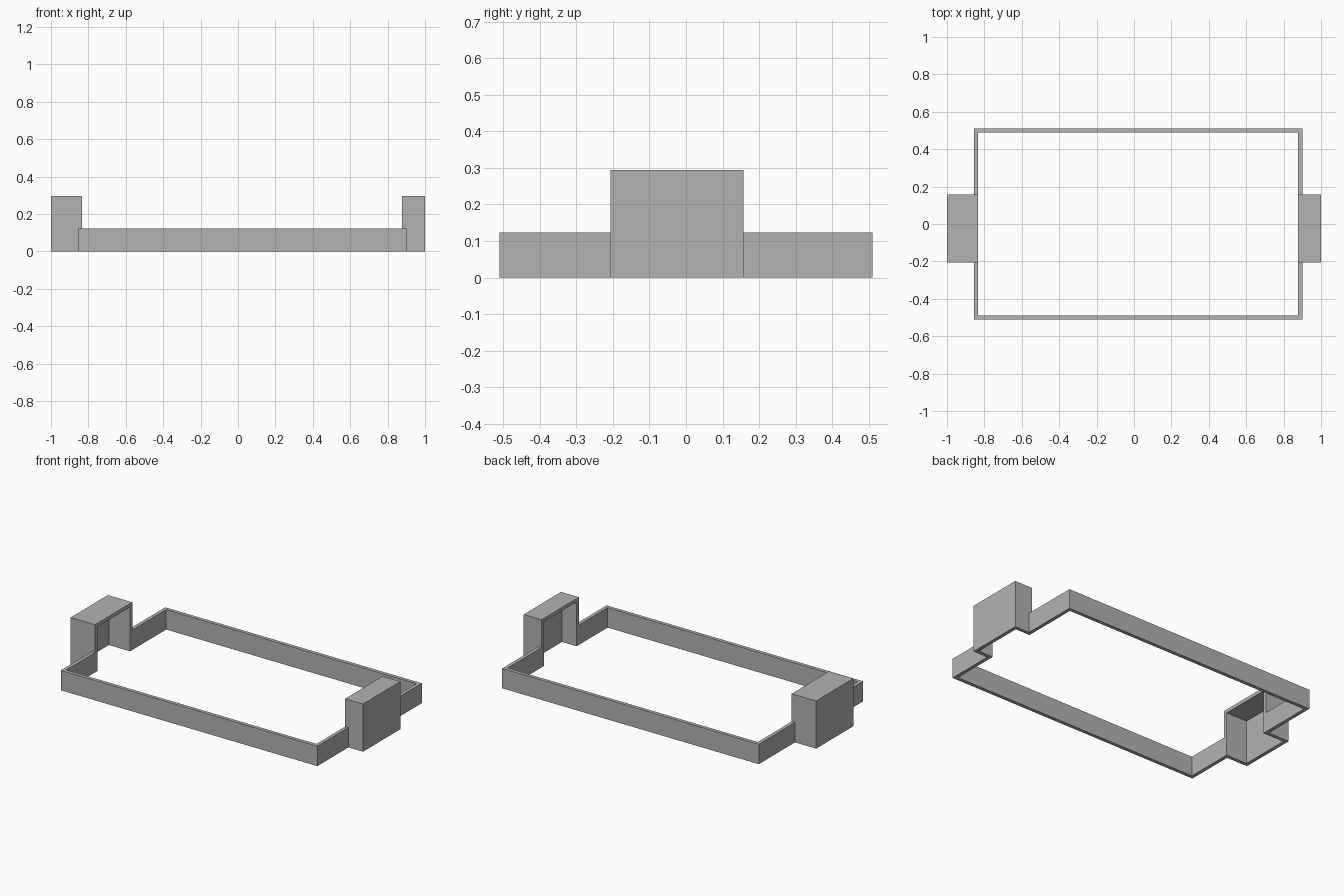
import bpy

cube = bpy.data.objects.get("Cube")
if cube:
    bpy.data.objects.remove(cube, do_unlink=True)

WALL = 0.022                      # sheet thickness
RAIL_H, HOOD_H = 0.123, 0.295
LEFT, RIGHT, DEPTH = 0.90, -0.855, 0.51
HOOD_FRONT, HOOD_BACK = -0.207, 0.157

grey = bpy.data.materials.new("plain grey")
grey.use_nodes = True
colour = (0.45, 0.45, 0.45, 1)
grey.diffuse_color = colour
grey.node_tree.nodes["Principled BSDF"].inputs["Base Color"].default_value = colour


def shell(name, path, height, lid=False):
    """Raise a counter-clockwise four-point path into walls of even thickness."""
    n = len(path)
    verts = [(x, y, z) for z in (0, height) for x, y in path]
    faces = [(i, i + 1, n + i + 1, n + i) for i in range(n - 1)]
    if lid:
        faces.append(tuple(range(n, 2 * n)))
    mesh = bpy.data.meshes.new(name)
    mesh.from_pydata(verts, [], faces)
    mesh.materials.append(grey)
    obj = bpy.data.objects.new(name, mesh)
    bpy.context.collection.objects.link(obj)
    solid = obj.modifiers.new("wall thickness", "SOLIDIFY")
    solid.thickness = WALL
    solid.offset = -1
    solid.use_even_offset = True


# U-shaped low rails joining the two hoods
shell("front_rail", [(RIGHT, HOOD_FRONT), (RIGHT, -DEPTH),
                     (LEFT, -DEPTH), (LEFT, HOOD_FRONT)], RAIL_H)
shell("back_rail", [(LEFT, HOOD_BACK), (LEFT, DEPTH),
                    (RIGHT, DEPTH), (RIGHT, HOOD_BACK)], RAIL_H)

# Tall end hoods, open underneath and towards the middle
inner = LEFT - WALL
shell("left_hood", [(inner, HOOD_FRONT), (1, HOOD_FRONT),
                    (1, HOOD_BACK), (inner, HOOD_BACK)], HOOD_H, lid=True)
inner = RIGHT + WALL
shell("right_hood", [(inner, HOOD_BACK), (-1, HOOD_BACK),
                     (-1, HOOD_FRONT), (inner, HOOD_FRONT)], HOOD_H, lid=True)
